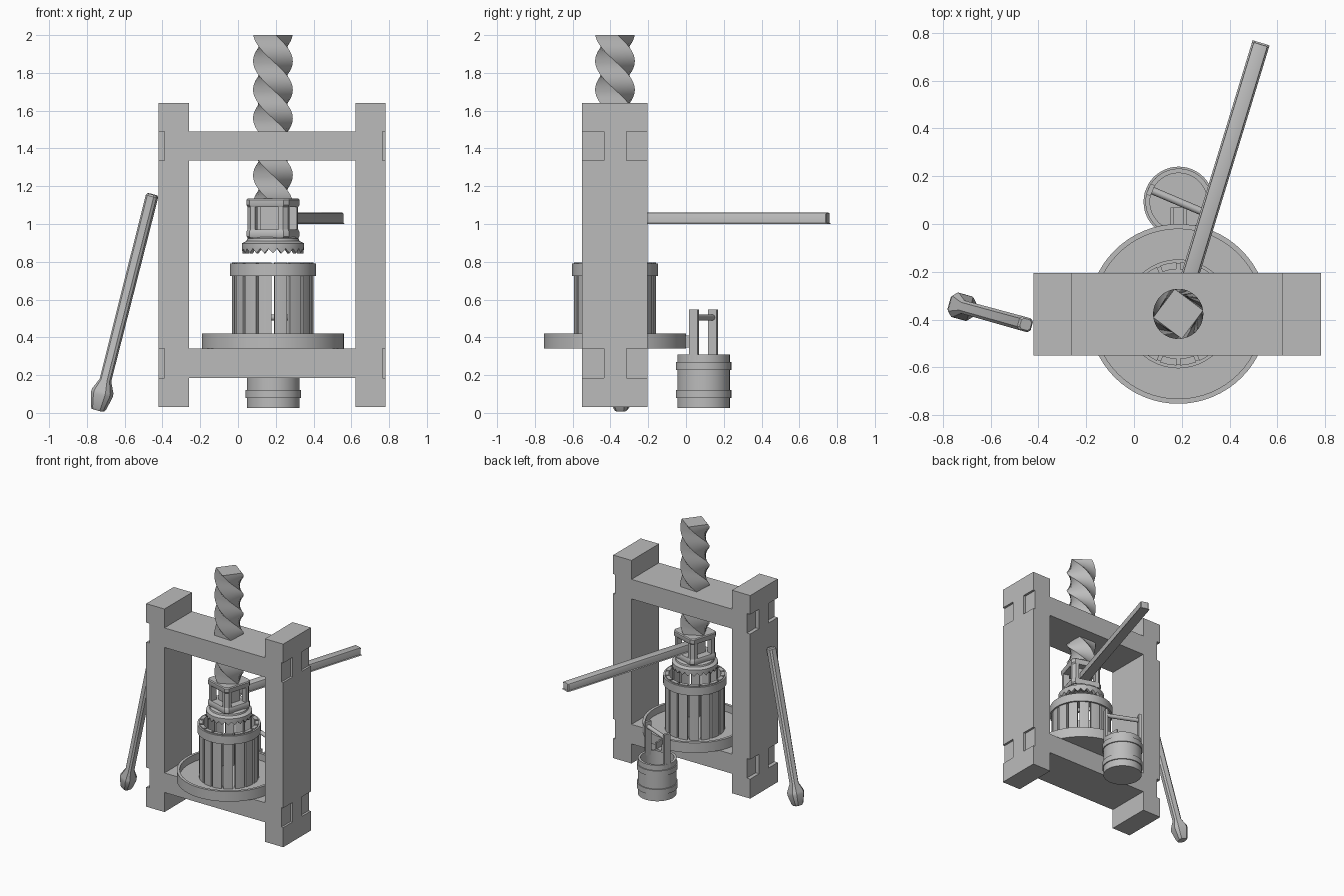
import bpy, bmesh, math
from mathutils import Vector, Matrix

if "Cube" in bpy.data.objects:
    bpy.data.objects.remove(bpy.data.objects["Cube"])

mat = bpy.data.materials.new("plain grey")
mat.diffuse_color = (0.5, 0.5, 0.5, 1)
mat.use_nodes = True
mat.node_tree.nodes["Principled BSDF"].inputs["Base Color"].default_value = mat.diffuse_color
CX, CY = 0.185, -0.376          # press axis
TURN = math.radians(-17)        # lever and head block rotation


def make(name, verts, faces, matrix=None, bevel=0):
    """Mesh object with consistent normals and smooth-by-angle shading."""
    me = bpy.data.meshes.new(name)
    me.from_pydata([tuple(v) for v in verts], [], faces)
    bm = bmesh.new()
    bm.from_mesh(me)
    if matrix:
        bm.transform(matrix)
    if bevel:
        bmesh.ops.bevel(bm, geom=bm.edges[:], offset=bevel, segments=2, profile=0.5, affect='EDGES')
    bmesh.ops.recalc_face_normals(bm, faces=bm.faces[:])
    bm.to_mesh(me)
    bm.free()
    me.shade_smooth()
    me.set_sharp_from_angle(angle=math.radians(32))
    me.materials.append(mat)
    ob = bpy.data.objects.new(name, me)
    bpy.context.collection.objects.link(ob)
    return ob


def loft(name, rings, matrix=None, closed=False, bevel=0):
    """Skin equal-sized rings; caps the ends unless closed into a loop."""
    n, m = len(rings[0]), len(rings)
    verts = [v for r in rings for v in r]
    faces = []
    for i in range(m if closed else m - 1):
        a, b = i * n, ((i + 1) % m) * n
        faces += [(a + j, a + (j + 1) % n, b + (j + 1) % n, b + j) for j in range(n)]
    if not closed:
        faces += [tuple(range(n)), tuple(range((m - 1) * n, m * n))]
    return make(name, verts, faces, matrix, bevel)


def box(name, x, y, z, matrix=None, bevel=0):
    ring = lambda h: [(x[0], y[0], h), (x[1], y[0], h), (x[1], y[1], h), (x[0], y[1], h)]
    return loft(name, [ring(z[0]), ring(z[1])], matrix, bevel=bevel)


def circle(r, z, n, start=0):
    return [(r * math.cos(start + math.tau * i / n), r * math.sin(start + math.tau * i / n), z) for i in range(n)]


def lathe(name, profile, x, y, closed=False, n=48):
    return loft(name, [circle(r, z, n) for r, z in profile], Matrix.Translation((x, y, 0)), closed)


# Frame posts, notched front and back for the beam forks
Y0, Y1, N0, N1 = -0.55, -0.205, -0.435, -0.315
B0, B1, T0, T1 = 0.185, 0.34, 1.335, 1.49
side = [(0.03, 0), (B0, 0), (B0, 1), (B1, 1), (B1, 0), (T0, 0), (T0, 1), (T1, 1), (T1, 0), (1.64, 0)]
outline = [((Y0, N0)[k], z) for z, k in side] + [((Y1, N1)[k], z) for z, k in reversed(side)]
for name, xa, xb in (("left_post", -0.42, -0.26), ("right_post", 0.622, 0.782)):
    loft(name, [[(x, y, z) for y, z in outline] for x in (xa, xb)])

# Cross beams with forked ends
plan = [(-0.39, Y0), (0.765, Y0), (0.765, N0), (0.622, N0), (0.622, N1), (0.765, N1),
        (0.765, Y1), (-0.39, Y1), (-0.39, N1), (-0.26, N1), (-0.26, N0), (-0.39, N0)]
for name, za, zb in (("bottom_beam", B0, B1), ("top_beam", T0, T1)):
    loft(name, [[(x, y, z) for x, y in plan] for z in (za, zb)])

# Screw: twisted square bar
STEPS = 90
loft("screw", [circle(0.105, 1.1 + 0.9 * i / STEPS, 4,
                      math.radians(8) + math.tau * 0.9 / 0.605 * (1 - i / STEPS))
               for i in range(STEPS + 1)], Matrix.Translation((CX, CY, 0)))

# Head block: two chamfered plates, four corner posts and a core
head = Matrix.Translation((CX, CY, 0)) @ Matrix.Rotation(TURN, 4, 'Z')
S, C = 0.112, 0.09
octagon = [(S, -C), (S, C), (C, S), (-C, S), (-S, C), (-S, -C), (-C, -S), (C, -S)]
for name, levels in (("head_top_plate", ((1.09, 1), (1.1, 1.05), (1.128, 1.05), (1.135, 1))),
                     ("head_bottom_plate", ((0.925, 1), (0.935, 1.05), (0.96, 1.05), (0.972, 1)))):
    loft(name, [[(x * k, y * k, z) for x, y in octagon] for z, k in levels], head)
for i in range(4):
    turn = Matrix.Rotation(math.pi / 2 * i, 4, 'Z')
    corner = [(S, 0.065), (S, C), (C, S), (0.065, S), (0.065, 0.065)]
    loft("head_corner_post", [[(x, y, z) for x, y in corner] for z in (0.965, 1.095)], head @ turn)
box("head_core", (-0.055, 0.055), (-0.055, 0.055), (0.965, 1.095), head)

# Turning lever through the head
box("turning_lever", (-0.031, 0.031), (0, 1.18), (1.0, 1.06), head, bevel=0.006)

# Pressing plate with a zigzag lower edge
TEETH = 22
rings = [circle(r, z, TEETH * 2) for r, z in ((0.12, 0.93), (0.137, 0.922), (0.14, 0.91), (0.165, 0.898), (0.165, 0.88))]
zig = lambda r: [(x, y, 0.845 if i % 2 else 0.87) for i, (x, y, _) in enumerate(circle(r, 0, TEETH * 2))]
rings += [zig(0.163), zig(0.14), circle(0.135, 0.875, TEETH * 2)]
loft("pressing_plate", rings, Matrix.Translation((CX, CY, 0)))

# Basket: separate staves held by a hoop
STAVES = 16
for i in range(STAVES):
    a = math.tau * (i + 0.5) / STAVES
    w = math.tau / STAVES * 0.41
    arc = [(r * math.cos(a + t), r * math.sin(a + t)) for r, ts in
           ((0.216, (-w, 0, w)), (0.187, (w, 0, -w))) for t in ts]
    loft("basket_stave", [[(x, y, z) for x, y in arc] for z in (0.36, 0.797)],
         Matrix.Translation((CX, CY, 0)))
lathe("basket_hoop", [(0.21, 0.725), (0.228, 0.725), (0.228, 0.79), (0.21, 0.79)], CX, CY, True)

# Round tray with rim and pouring spout
lathe("tray", [(0.376, 0.34), (0.376, 0.42), (0.355, 0.42), (0.355, 0.365)], CX, CY, n=64)
gutter = [(0.153, 0.345), (0.221, 0.345), (0.221, 0.41), (0.208, 0.41), (0.208, 0.36), (0.166, 0.36), (0.166, 0.41), (0.153, 0.41)]
loft("spout", [[(x, y, z) for x, z in gutter] for y in (-0.015, 0.07)])

# Bucket with hoops, two ears and a carrying bar
BX, BY = 0.187, 0.093
lathe("bucket", [(0.139, 0.025), (0.139, 0.31), (0.12, 0.31), (0.12, 0.05)], BX, BY)
for z in (0.08, 0.227):
    lathe("bucket_hoop", [(0.13, z), (0.147, z), (0.147, z + 0.042), (0.13, z + 0.042)], BX, BY, True)
pail = Matrix.Translation((BX, BY, 0)) @ Matrix.Rotation(math.radians(-23), 4, 'Z')
for s in (-1, 1):
    box("bucket_ear", sorted((s * 0.118, s * 0.138)), (-0.024, 0.024), (0.28, 0.547), pail)
bar = pail @ Matrix.Translation((0, 0, 0.505)) @ Matrix.Rotation(math.pi / 2, 4, 'Y')
loft("bucket_bar", [circle(0.016, z, 12) for z in (-0.125, 0.125)], bar)

# Spare wooden paddle leaning on the left post
foot, top = Vector((-0.742, -0.34, 0.014)), Vector((-0.453, -0.42, 1.157))
axis = top - foot
lean = Matrix.Translation(foot) @ axis.to_track_quat('Z', 'Y').to_matrix().to_4x4()
square = [(-1, -0.6), (-0.6, -1), (0.6, -1), (1, -0.6), (1, 0.6), (0.6, 1), (-0.6, 1), (-1, 0.6)]
stations = [(0, 0.03), (0.012, 0.037), (0.085, 0.053), (0.105, 0.052), (0.165, 0.028),
            (axis.length - 0.01, 0.03), (axis.length, 0.023)]
loft("paddle", [[(x * k, y * k, z) for x, y in square] for z, k in stations], lean)
